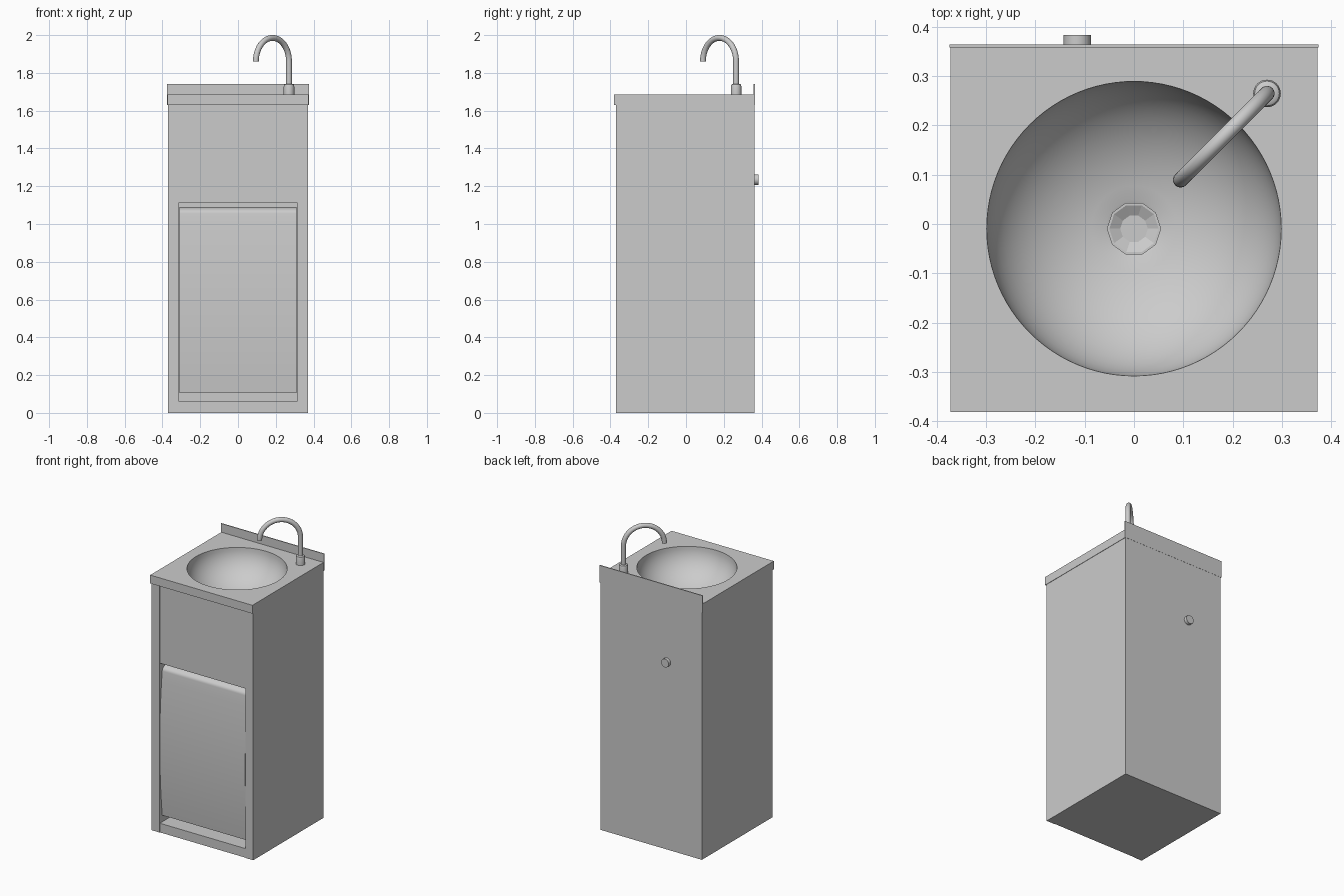
import bpy, bmesh
from math import sin, cos, pi, radians
from mathutils import Vector

cube = bpy.data.objects.get("Cube")
if cube:
    bpy.data.objects.remove(cube)

steel = bpy.data.materials.new("brushed steel grey")
steel.use_nodes = True
GREY = (0.6, 0.6, 0.6, 1)
steel.diffuse_color = GREY
steel.node_tree.nodes["Principled BSDF"].inputs["Base Color"].default_value = GREY


def finish(name, bm, smooth=True):
    bmesh.ops.recalc_face_normals(bm, faces=bm.faces)
    mesh = bpy.data.meshes.new(name)
    bm.to_mesh(mesh)
    bm.free()
    mesh.materials.append(steel)
    ob = bpy.data.objects.new(name, mesh)
    bpy.context.collection.objects.link(ob)
    if smooth:
        bpy.ops.object.select_all(action='DESELECT')
        ob.select_set(True)
        bpy.context.view_layer.objects.active = ob
        bpy.ops.object.shade_smooth_by_angle(angle=radians(35))
    return ob


def box(name, lo, hi):
    bm = bmesh.new()
    bmesh.ops.create_cube(bm, size=1)
    for v in bm.verts:
        v.co = [l + (c + 0.5) * (h - l) for c, l, h in zip(v.co, lo, hi)]
    return finish(name, bm, False)


def loft(bm, rings, cap_start=False, cap_end=False):
    loops = [[bm.verts.new(p) for p in ring] for ring in rings]
    for a, b in zip(loops, loops[1:]):
        for i in range(len(a)):
            j = (i + 1) % len(a)
            bm.faces.new((a[i], a[j], b[j], b[i]))
    if cap_start:
        bm.faces.new(loops[0])
    if cap_end:
        bm.faces.new(loops[-1])


def circle(r, z, n, cx=0.0, cy=0.0):
    return [(cx + r * cos(2 * pi * i / n), cy + r * sin(2 * pi * i / n), z) for i in range(n)]


def square(h, z, n, cy):
    pts = []
    for i in range(n):
        c, s = cos(2 * pi * i / n), sin(2 * pi * i / n)
        k = h / max(abs(c), abs(s))
        pts.append((k * c, cy + k * s, z))
    return pts


def lathe(name, profile, n, cx, cy, smooth=True):
    bm = bmesh.new()
    loft(bm, [circle(r, z, n, cx, cy) for r, z in profile], True, True)
    return finish(name, bm, smooth)


# Cabinet body: door opening, shallow front recess and sink cavity are cut out
body = box("cabinet_body", (-0.37, -0.37, 0), (0.37, 0.363, 1.632))
for name, lo, hi in (
    ("opening_cutter", (-0.313, -0.5, 0.06), (0.313, 0.1, 1.125)),
    ("recess_cutter", (-0.313, -0.5, -0.1), (0.313, -0.367, 1.8)),
    ("cavity_cutter", (-0.35, -0.35, 1.2), (0.35, 0.35, 1.8)),
):
    cutter = box(name, lo, hi)
    cutter.hide_render = True
    mod = body.modifiers.new(name, 'BOOLEAN')
    mod.operation = 'DIFFERENCE'
    mod.solver = 'EXACT'
    mod.object = cutter
    bpy.context.view_layer.objects.active = body
    bpy.ops.object.modifier_apply(modifier=name)
    bpy.data.objects.remove(cutter)
box("opening_lip", (-0.313, -0.364, 1.113), (0.313, -0.34, 1.126))

# Bowed door with a rolled top edge
outer = []
for i in range(17):
    t = -1 + i / 8
    outer.append((-0.37 + 0.025 * t * t, 0.58 + 0.475 * t))
y0, z0 = outer[-1]
for i in range(1, 9):
    a = pi / 2 * i / 8
    outer.append((y0 + 0.06 * (1 - cos(a)), z0 + 0.035 * sin(a)))
section = outer + [(y + 0.015, z - 0.012 * (z > 1)) for y, z in reversed(outer)]
bm = bmesh.new()
loft(bm, [[(x, y, z) for y, z in section] for x in (-0.311, 0.311)], True, True)
finish("waste_door", bm)

# Countertop with folded skirt and round bowl in one sheet
N, CY, TOP, RIM, DEPTH = 96, -0.0095, 1.685, 0.299, 0.22
DRAIN = 0.055
rings = [square(0.36, 1.63, N, CY), square(0.3725, 1.63, N, CY),
         square(0.3725, TOP, N, CY), circle(RIM, TOP, N, 0, CY)]
for i in range(1, 17):
    a = pi / 2 * i / 16
    r = max(RIM * cos(a), 0.05)
    rings.append(circle(r, TOP - DEPTH * sin(a), N, 0, CY))
bm = bmesh.new()
loft(bm, rings, False, True)
finish("countertop_and_bowl", bm)
box("backsplash", (-0.375, 0.358, 1.63), (0.375, 0.364, 1.742))

# Faceted drain cup
z = TOP - DEPTH
bm = bmesh.new()
loft(bm, [circle(r, z + h, 10, 0, CY) for r, h in
          ((DRAIN, 0.002), (DRAIN, 0.016), (0.05, 0.016), (0.028, 0.004))], False, True)
finish("drain", bm, False)

# Tap: collar plus swan neck swept along a half circle towards the bowl
FX, FY, R, TUBE, ZC = 0.27, 0.265, 0.124, 0.0155, 1.861
lathe("tap_collar", ((0.028, TOP), (0.028, 1.728), (0.025, 1.738), (0.019, 1.742)), 32, FX, FY)
out = Vector((-1, -1, 0)).normalized()
side = Vector((1, -1, 0)).normalized()
base = Vector((FX, FY, 0))
path = [(base + Vector((0, 0, 1.735)), out)]
for i in range(33):
    a = pi * i / 32
    radial = -out * cos(a) + Vector((0, 0, sin(a)))
    path.append((base + out * R + Vector((0, 0, ZC)) + radial * R, -radial))
bm = bmesh.new()
loft(bm, [[p + (n * cos(2 * pi * k / 20) + side * sin(2 * pi * k / 20)) * TUBE
           for k in range(20)] for p, n in path], True, True)
finish("tap_neck", bm)

# Water connection on the back
bm = bmesh.new()
loft(bm, [[(x - 0.115, y, 1.235 + w) for x, w, _ in circle(0.028, 0, 16)]
          for y in (0.355, 0.384)], True, True)
finish("water_inlet", bm)
